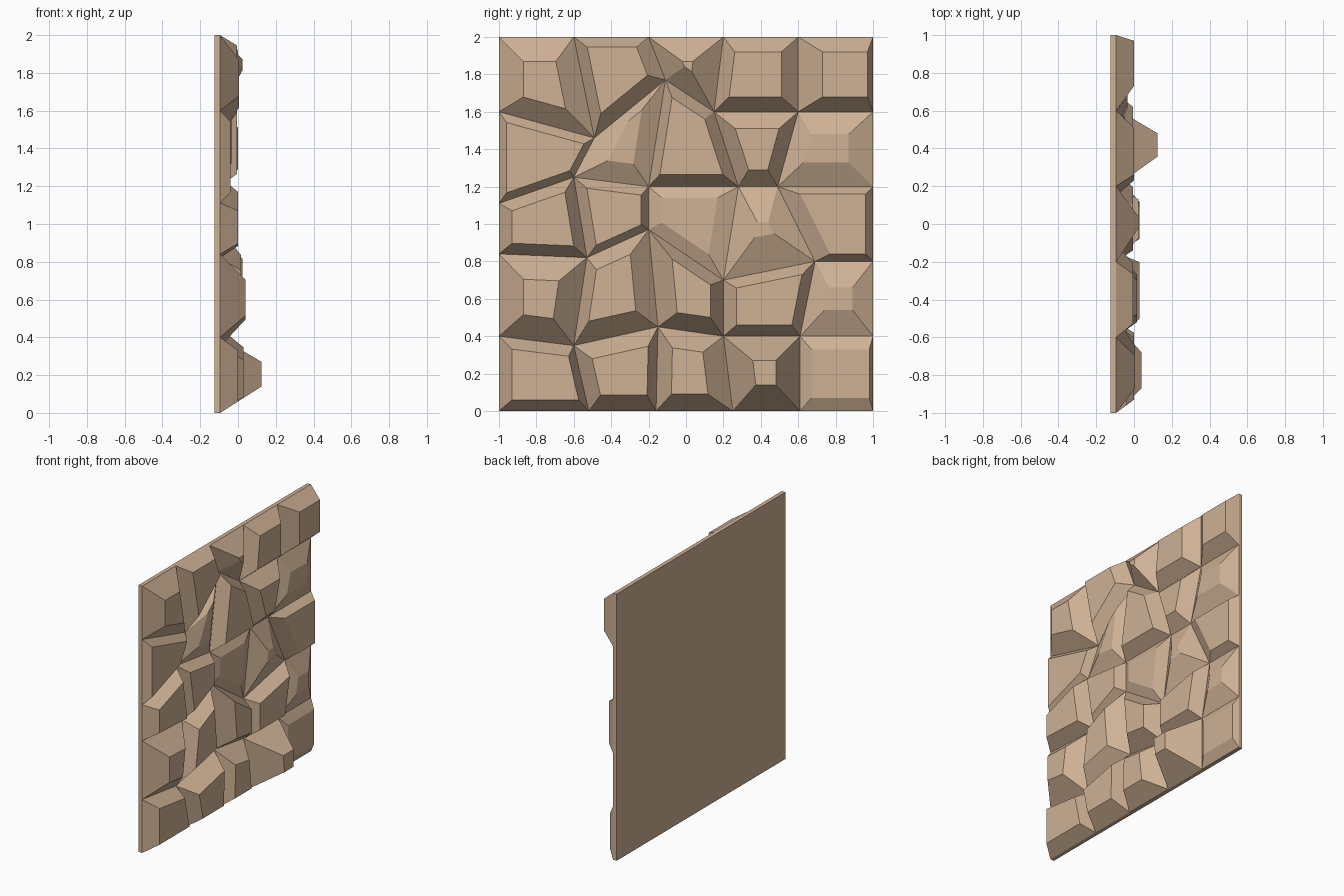
import bpy
import bmesh
from mathutils import Vector
from mathutils.geometry import intersect_line_line

default = bpy.data.objects.get("Cube")
if default:
    bpy.data.objects.remove(default, do_unlink=True)

BACK, FACE = -0.125, -0.095

stone = bpy.data.materials.new("warm_sandstone")
stone.use_nodes = True
tan = (0.62, 0.44, 0.30, 1.0)
stone.diffuse_color = tan
shader = stone.node_tree.nodes["Principled BSDF"]
shader.inputs["Base Color"].default_value = tan
shader.inputs["Roughness"].default_value = 0.8


def finish(bm, name):
    """Turn a bmesh into a flat shaded stone object."""
    mesh = bpy.data.meshes.new(name)
    bm.to_mesh(mesh)
    bm.free()
    mesh.materials.append(stone)
    part = bpy.data.objects.new(name, mesh)
    bpy.context.collection.objects.link(part)


def inset_corners(corners, insets):
    """Move each side of a quad inwards by its own distance and re-intersect."""
    sides = []
    for i, distance in enumerate(insets):
        start, end = corners[i], corners[(i + 1) % 4]
        along = (end - start).normalized()
        inward = Vector((0, -along.z, along.y)) * distance
        sides.append((start + inward, end + inward))
    return [intersect_line_line(*sides[i - 1], *sides[i])[0] for i in range(4)]


def add_tile(bm, corners, insets, height):
    """A raised facet: four sloping sides and a flat crown."""
    top = inset_corners(corners, insets)
    base = [bm.verts.new(c) for c in corners]
    crown = [bm.verts.new(c + Vector((height, 0, 0))) for c in top]
    bm.faces.new(crown)
    for i in range(4):
        j = (i + 1) % 4
        bm.faces.new((base[i], base[j], crown[j], crown[i]))


# Backing slab
bm = bmesh.new()
bmesh.ops.create_cube(bm, size=1)
for v in bm.verts:
    v.co = (BACK if v.co.x < 0 else FACE, v.co.y * 2, v.co.z * 2 + 1)
finish(bm, "backing_slab")

# Irregular joint grid, bottom row first: (y, z) in hundredths
joints = [
    [(-100, 0), (-52, 0), (-16, 0), (25, 0), (61, 0), (100, 0)],
    [(-100, 40), (-60, 35), (-15, 45), (20, 40), (61, 40), (100, 40)],
    [(-100, 84), (-53, 82), (-20, 97), (20, 70), (69, 80), (100, 80)],
    [(-100, 111), (-60, 125), (-20, 120), (28, 120), (49, 120), (100, 120)],
    [(-100, 160), (-49, 146), (-11, 177), (15, 160), (60, 160), (100, 160)],
    [(-100, 200), (-60, 200), (-20, 200), (20, 200), (60, 200), (100, 200)],
]

# Tiles per row: bottom, right, top, left inset, then height, in hundredths
tiles = [
    [(6, 4, 6, 7, 9.5), (8.5, 5, 9, 8, 12.5), (9, 12, 10, 8, 12.5),
     (14, 13, 13, 14, 22), (7, 2, 7, 6, 4)],
    [(13, 13, 13, 13, 13.5), (11, 11, 8, 6, 11), (9, 7, 6, 11, 12),
     (6, 5.5, 5.5, 7, 9), (14, 11, 14, 10, 6)],
    [(6, 6, 6, 7, 9.5), (4, 4, 5, 6, 7), (7, 10, 6, 7, 3.5),
     (19, 13, 19, 13, 8), (4, 4, 4, 9, 6)],
    [(4, 3.5, 4.5, 4, 5.5), (11, 10, 4.5, 12, 6), (6.5, 6, 6, 5, 9),
     (9, 7.5, 9, 8, 9.5), (13, 13, 12, 10, 6)],
    [(11, 12, 13, 13, 10), (8, 8, 5.5, 6, 9), (11.5, 14.5, 13, 12, 12),
     (8, 9, 8, 7, 9.5), (8, 3, 8, 13, 9.5)],
]


def joint(row, col):
    y, z = joints[row][col]
    return Vector((FACE, y / 100, z / 100))


# Faceted stone rows
for row, cells in enumerate(tiles):
    bm = bmesh.new()
    for col, (*insets, height) in enumerate(cells):
        corners = [joint(row, col), joint(row, col + 1),
                   joint(row + 1, col + 1), joint(row + 1, col)]
        add_tile(bm, corners, [d / 100 for d in insets], height / 100)
    finish(bm, f"facet_row_{row + 1}")
